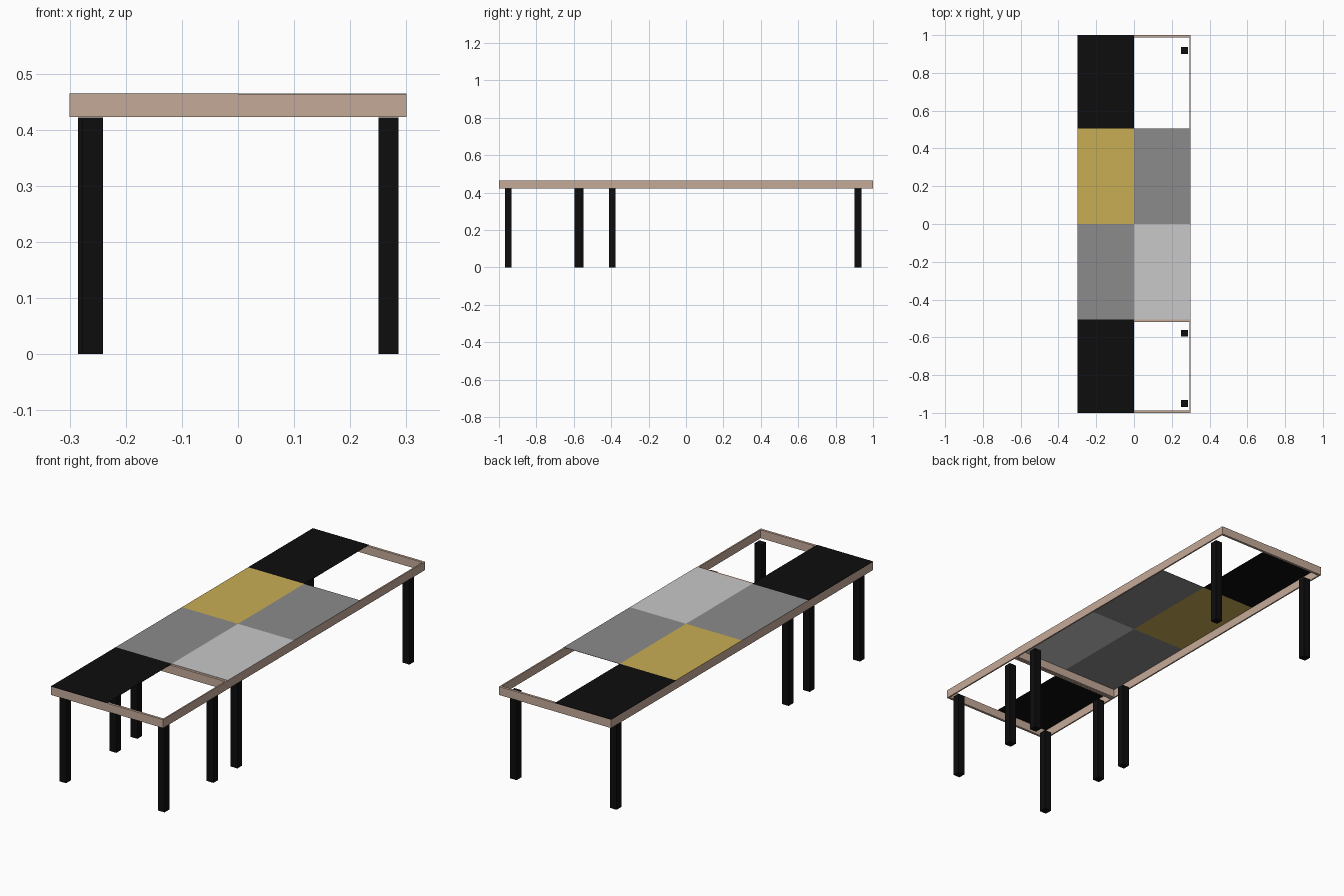
import bpy, bmesh
from mathutils import Vector

if "Cube" in bpy.data.objects:
    bpy.data.objects.remove(bpy.data.objects["Cube"])


def material(name, rgb):
    m = bpy.data.materials.new(name)
    m.diffuse_color = (*rgb, 1.0)
    m.use_nodes = True
    m.node_tree.nodes["Principled BSDF"].inputs["Base Color"].default_value = m.diffuse_color
    return m


WOOD = material("pale wood", (0.56, 0.40, 0.315))
BLACK = material("black", (0.004, 0.004, 0.004))
GREY = material("mid grey", (0.26, 0.26, 0.26))
LIGHT = material("light grey", (0.58, 0.58, 0.58))
GOLD = material("mustard", (0.58, 0.42, 0.09))


def boxes(name, mat, extents):
    """One object made of boxes given as (x0, x1, y0, y1, z0, z1)."""
    bm = bmesh.new()
    for x0, x1, y0, y1, z0, z1 in extents:
        verts = bmesh.ops.create_cube(bm, size=1.0)["verts"]
        bmesh.ops.scale(bm, vec=(x1 - x0, y1 - y0, z1 - z0), verts=verts)
        bmesh.ops.translate(bm, verts=verts, vec=Vector(
            ((x0 + x1) / 2, (y0 + y1) / 2, (z0 + z1) / 2)))
    mesh = bpy.data.meshes.new(name)
    bm.to_mesh(mesh)
    bm.free()
    mesh.materials.append(mat)
    obj = bpy.data.objects.new(name, mesh)
    bpy.context.collection.objects.link(obj)
    return obj


HALF, SPLIT = 0.30, -0.506      # half width, joint between the two tables
Z0, Z1, TOP = 0.423, 0.4635, 0.465
SIDE, END = 0.007, 0.012        # rail thicknesses


def frame(name, y0, y1):
    boxes(name, WOOD, [
        (-HALF, -HALF + SIDE, y0, y1, Z0, Z1),
        (HALF - SIDE, HALF, y0, y1, Z0, Z1),
        (-HALF + SIDE, HALF - SIDE, y0, y0 + END, Z0, Z1),
        (-HALF + SIDE, HALF - SIDE, y1 - END, y1, Z0, Z1)])


# Rail frames of the short and the long table
frame("short_table_frame", -1.0, SPLIT - 0.0005)
frame("long_table_frame", SPLIT + 0.0005, 1.0)

# Square legs, given by centre
LEG = 0.018
legs = {
    "short_front_left_leg": (-0.259, -0.951),
    "short_front_right_leg": (0.268, -0.951),
    "short_back_left_leg": (-0.259, -0.567),
    "short_back_right_leg": (0.268, -0.578),
    "long_front_left_leg": (-0.267, -0.395),
    "long_front_right_leg": (0.268, -0.395),
    "long_back_left_leg": (-0.267, 0.919),
    "long_back_right_leg": (0.268, 0.919),
}
for name, (x, y) in legs.items():
    boxes(name, BLACK, [(x - LEG, x + LEG, y - LEG, y + LEG, 0.0, Z0 - 0.001)])

# Thin top panels; two right-hand bays stay open
panels = [
    ("front_black_panel", BLACK, -HALF, 0, -1.0, SPLIT),
    ("left_grey_panel", GREY, -HALF, 0, SPLIT, 0),
    ("mustard_panel", GOLD, -HALF, 0, 0, -SPLIT),
    ("back_black_panel", BLACK, -HALF, 0, -SPLIT, 1.0),
    ("light_grey_panel", LIGHT, 0, HALF, SPLIT, 0),
    ("right_grey_panel", GREY, 0, HALF, 0, -SPLIT),
]
for name, mat, x0, x1, y0, y1 in panels:
    boxes(name, mat, [(x0, x1, y0, y1, Z1, TOP)])
